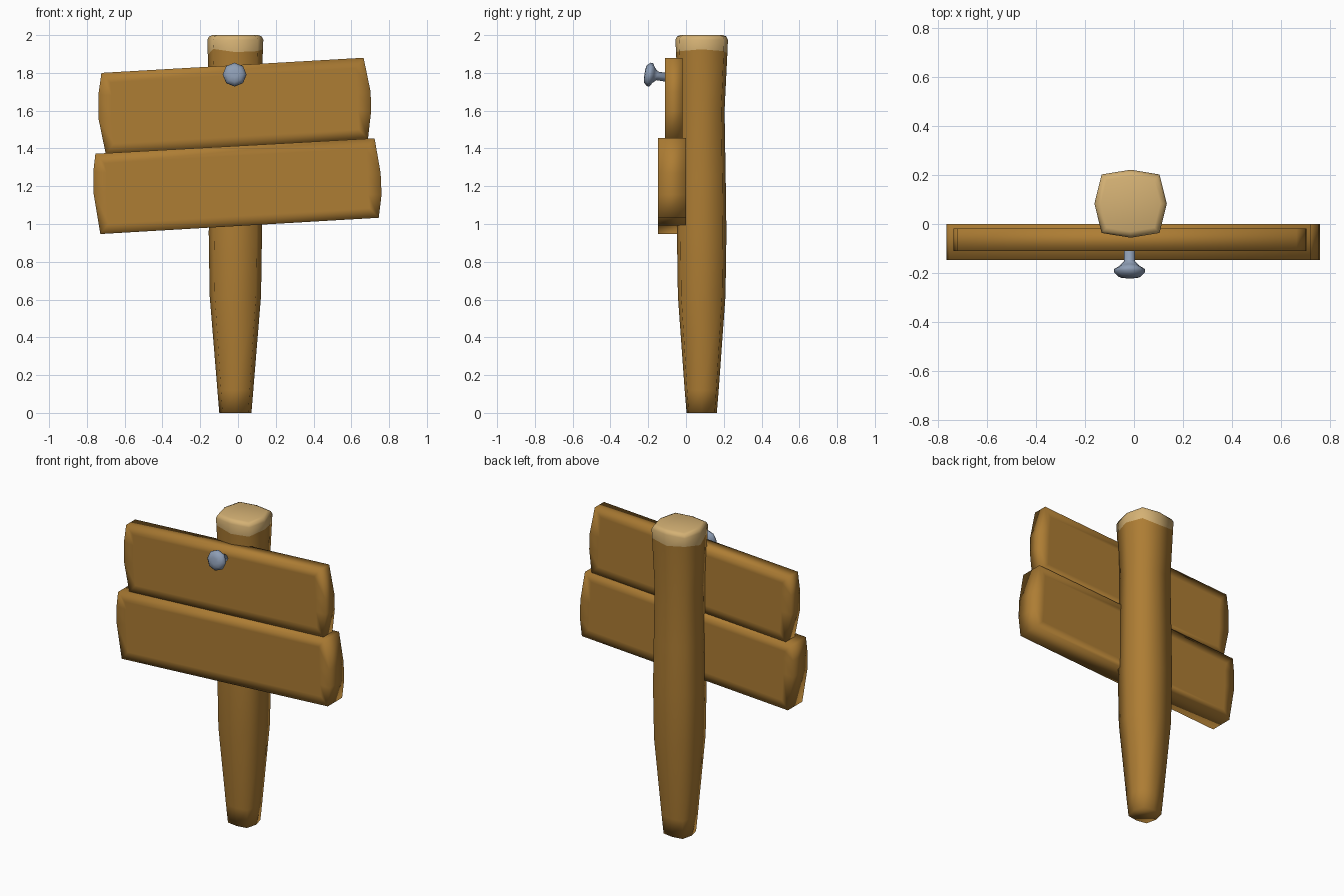
import bpy, bmesh
from math import cos, sin, tau
from mathutils import Vector

if "Cube" in bpy.data.objects:
    bpy.data.objects.remove(bpy.data.objects["Cube"])


def material(name, rgb):
    m = bpy.data.materials.new(name)
    m.diffuse_color = (*rgb, 1)
    m.use_nodes = True
    m.node_tree.nodes["Principled BSDF"].inputs["Base Color"].default_value = m.diffuse_color
    return m


WOOD = material("brown wood", (0.42, 0.205, 0.034))
CUT = material("pale cut wood", (0.66, 0.44, 0.175))
STEEL = material("blue grey steel", (0.27, 0.34, 0.46))


def finish(bm, name, mats):
    bmesh.ops.recalc_face_normals(bm, faces=bm.faces[:])
    for f in bm.faces:
        f.smooth = True
    me = bpy.data.meshes.new(name)
    bm.to_mesh(me)
    bm.free()
    ob = bpy.data.objects.new(name, me)
    for m in mats:
        me.materials.append(m)
    bpy.context.collection.objects.link(ob)
    return ob


def loft(bm, rings):
    """Skin a list of equal point rings and cap both ends."""
    vs = [[bm.verts.new(p) for p in r] for r in rings]
    n = len(vs[0])
    bands = []
    for a, b in zip(vs, vs[1:]):
        bands.append([bm.faces.new((a[i], a[(i + 1) % n], b[(i + 1) % n], b[i])) for i in range(n)])
    start, end = bm.faces.new(vs[0][::-1]), bm.faces.new(vs[-1])
    return bands, start, end


# Post: squarish octagon, tapered to the foot, with a pale cut top
OCT = [(1, 0), (0.8, 0.86), (0, 1), (-0.8, 0.86), (-1, 0), (-0.8, -0.86), (0, -1), (0.8, -0.86)]
RAGGED = [0.01, 0.0, -0.012, 0.005, -0.02, 0.012, -0.005, 0.0]
SECTIONS = [  # height, half width, half depth
    (0, 0.085, 0.08), (0.12, 0.095, 0.09), (0.62, 0.136, 0.126), (0.95, 0.141, 0.131),
    (1.25, 0.138, 0.127), (1.6, 0.134, 0.121), (1.915, 0.146, 0.136),
    (1.975, 0.148, 0.139), (1.993, 0.139, 0.13), (2.0, 0.122, 0.114)]
bm = bmesh.new()
rings = []
for z, rx, ry in SECTIONS:
    rings.append([(-0.014 + rx * x, 0.083 + ry * y, z + (RAGGED[i] if z == 1.915 else 0))
                  for i, (x, y) in enumerate(OCT)])
bands, foot, top = loft(bm, rings)
for f in sum(bands[6:], []) + [top]:
    f.material_index = 1
finish(bm, "post", [WOOD, CUT])


# Boards: slanted planks with bowed ends, inset on front and back for soft edges
def board(name, outline, y_front, y_back):
    bm = bmesh.new()
    _, front, back = loft(bm, [[(x, y, z) for x, z in outline] for y in (y_front, y_back)])
    bmesh.ops.recalc_face_normals(bm, faces=bm.faces[:])
    bmesh.ops.inset_individual(bm, faces=[front, back], thickness=0.07)
    finish(bm, name, [WOOD])


board("upper_board", [(-0.723, 1.80), (-0.739, 1.685), (-0.739, 1.56), (-0.70, 1.37),
                      (0.688, 1.45), (0.705, 1.6), (0.702, 1.70), (0.665, 1.88)], -0.11, -0.018)
board("lower_board", [(-0.755, 1.372), (-0.766, 1.277), (-0.766, 1.17), (-0.729, 0.947),
                      (0.745, 1.033), (0.76, 1.155), (0.755, 1.27), (0.723, 1.454)], -0.147, 0.0)

# Nail: turned profile on a slightly raised axis
axis = Vector((0, -0.986, 0.165))
side = Vector((1, 0, 0))
up = side.cross(axis)
center = Vector((-0.018, -0.192, 1.791))
PROFILE = [(-0.13, 0.023), (-0.04, 0.023), (-0.022, 0.04), (-0.008, 0.063), (0.006, 0.063), (0.024, 0.045), (0.028, 0.02)]
bm = bmesh.new()
loft(bm, [[center + axis * t + side * (r * cos(tau * i / 8)) + up * (r * sin(tau * i / 8))
           for i in range(8)] for t, r in PROFILE])
finish(bm, "nail", [STEEL])
